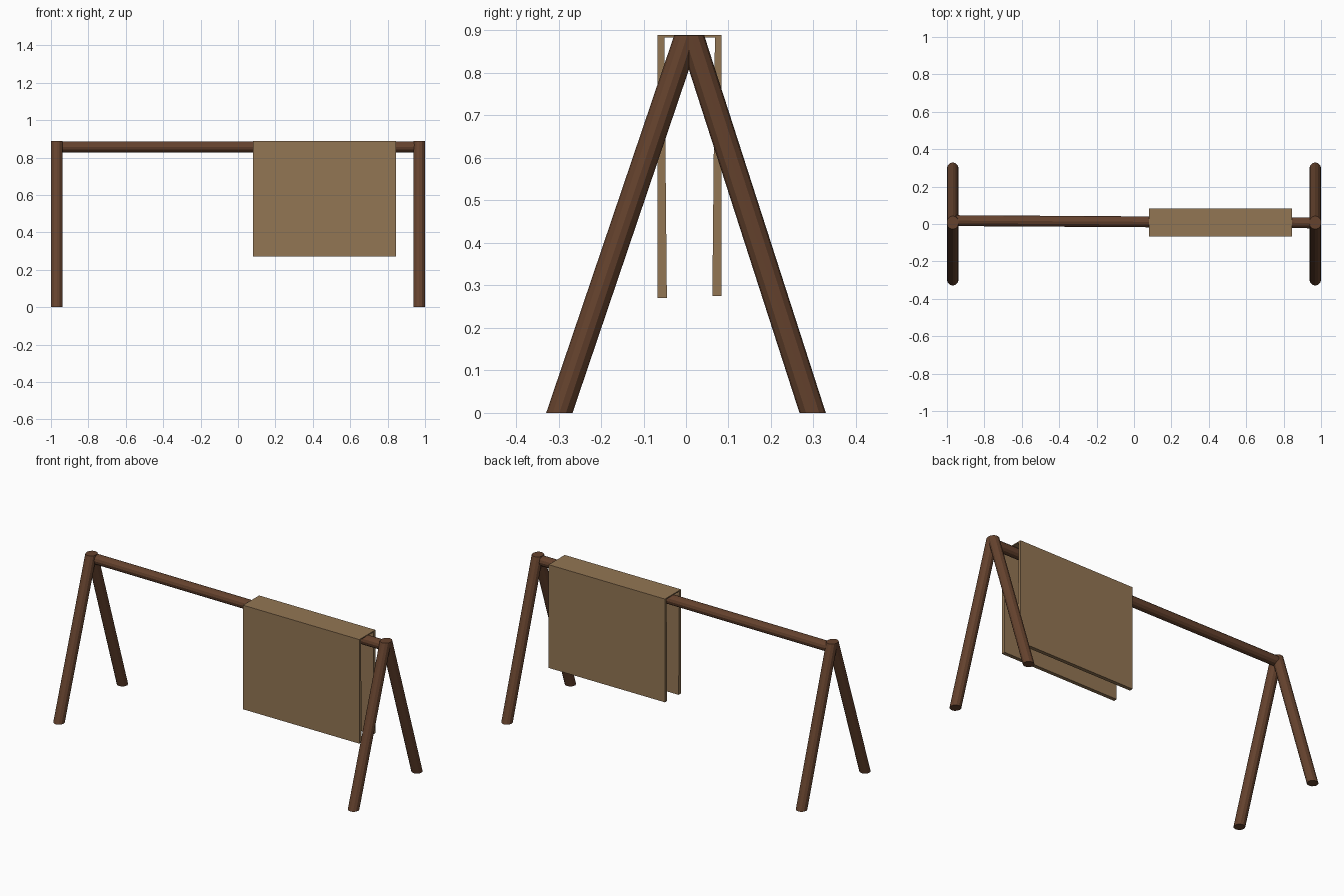
import bpy, bmesh
from math import cos, sin, pi
from mathutils import Vector

cube = bpy.data.objects.get("Cube")
if cube:
    bpy.data.objects.remove(cube)


def make_material(name, rgb):
    mat = bpy.data.materials.new(name)
    mat.use_nodes = True
    mat.diffuse_color = (*rgb, 1)
    mat.node_tree.nodes["Principled BSDF"].inputs["Base Color"].default_value = (*rgb, 1)
    return mat


def loft(name, start, end, mat):
    """Solid between two matching outlines."""
    bm = bmesh.new()
    a = [bm.verts.new(p) for p in start]
    b = [bm.verts.new(p) for p in end]
    n = len(a)
    bm.faces.new(a)
    bm.faces.new(b)
    for i in range(n):
        j = (i + 1) % n
        bm.faces.new((a[i], a[j], b[j], b[i]))
    bmesh.ops.recalc_face_normals(bm, faces=bm.faces)
    mesh = bpy.data.meshes.new(name)
    bm.to_mesh(mesh)
    bm.free()
    mesh.materials.append(mat)
    obj = bpy.data.objects.new(name, mesh)
    bpy.context.collection.objects.link(obj)
    return obj


def ring(center, u, v, radius, sides=12):
    c, u, v = Vector(center), Vector(u), Vector(v)
    angles = [2 * pi * i / sides for i in range(sides)]
    return [c + radius * (cos(t) * u + sin(t) * v) for t in angles]


X, Y, Z = (1, 0, 0), (0, 1, 0), (0, 0, 1)
R = 0.031
TOP = 0.888
END = 1 - R

wood = make_material("dark wood", (0.13, 0.055, 0.027))
cloth = make_material("tan cloth", (0.29, 0.18, 0.088))

# Leaning legs with level-cut ends, meeting in an A at each end
for side, x in (("right", -END), ("left", END)):
    for place, foot_y, top_y in (("front", -0.298, 0.003), ("back", 0.298, 0.012)):
        loft(f"{place}_{side}_leg",
             ring((x, foot_y, 0), X, Y, R),
             ring((x, top_y, TOP), X, Y, R), wood)

# Crossbar, slightly askew
loft("crossbar",
     ring((-END, 0.018, TOP - R), Y, Z, R - 0.002),
     ring((END, 0.006, TOP - R), Y, Z, R - 0.002), wood)

# Blanket folded over the bar, as one extruded profile
profile = [(-0.067, 0.27), (-0.067, TOP + 0.001), (0.084, TOP + 0.001), (0.084, 0.275),
           (0.062, 0.275), (0.068, 0.883), (-0.051, 0.883), (-0.045, 0.27)]
loft("blanket",
     [(0.08, y, z) for y, z in profile],
     [(0.845, y, z) for y, z in profile], cloth)
